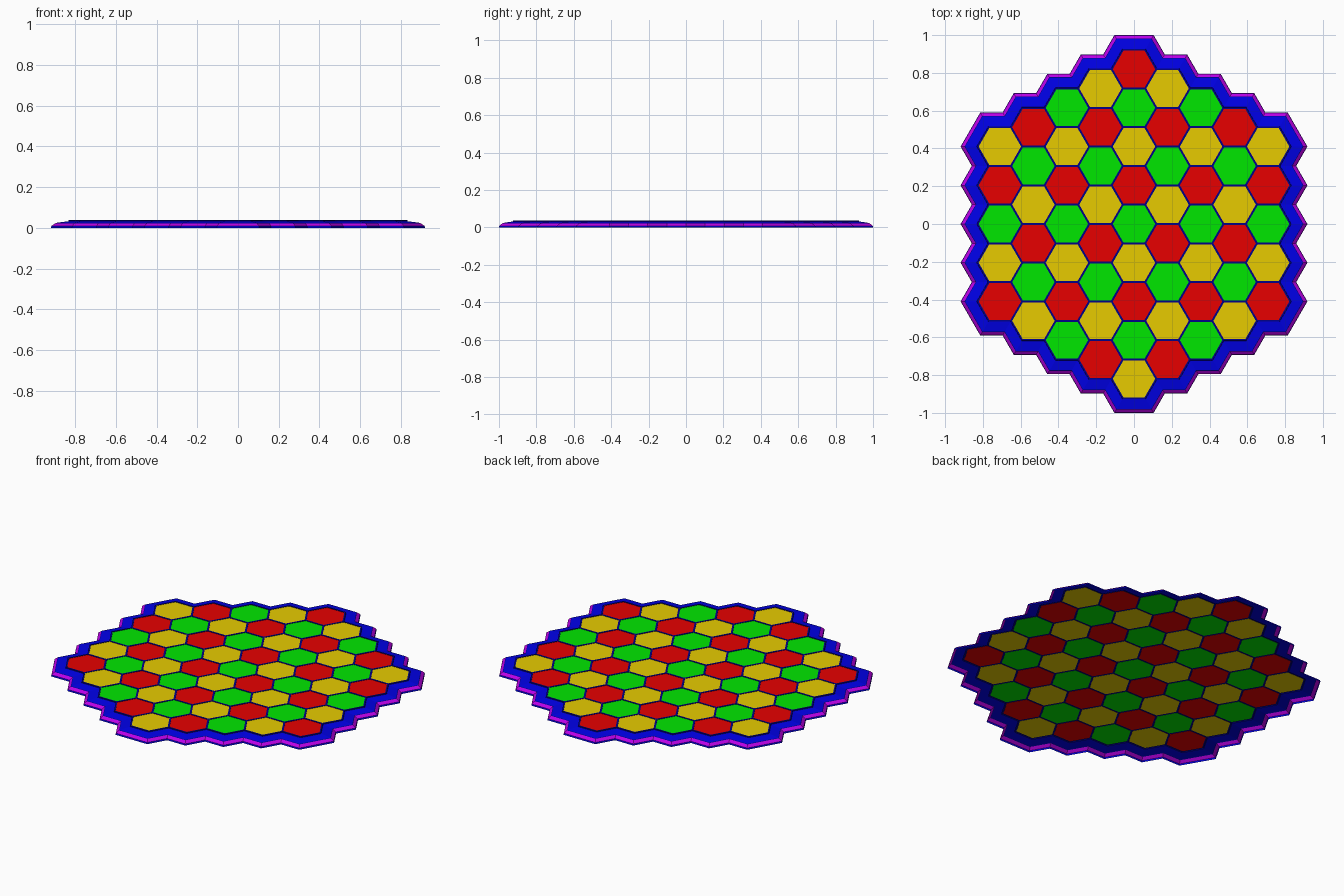
import bpy
import bmesh
from math import sin, cos, radians, sqrt
from mathutils import Vector

cube = bpy.data.objects.get("Cube")
if cube:
    bpy.data.objects.remove(cube, do_unlink=True)

PITCH = 0.205            # distance between neighbouring cells
R = PITCH / sqrt(3)      # corner radius of one cell
RINGS = 4                # rings of cells around the middle one
EDGE = 1 - (RINGS + 0.5) * PITCH   # rim width
TOP = 0.037


def material(name, colour):
    m = bpy.data.materials.new(name)
    m.use_nodes = True
    m.diffuse_color = (*colour, 1)
    m.node_tree.nodes["Principled BSDF"].inputs["Base Color"].default_value = (*colour, 1)
    return m


red = material("red", (0.8, 0, 0))
green = material("green", (0, 0.8, 0))
yellow = material("yellow", (0.8, 0.6, 0))
blue = material("blue", (0, 0, 0.8))
purple = material("purple", (0.5, 0, 0.8))
navy = material("navy", (0, 0, 0.25))


def finish(name, bm, mats):
    me = bpy.data.meshes.new(name)
    bm.to_mesh(me)
    bm.free()
    for m in mats:
        me.materials.append(m)
    ob = bpy.data.objects.new(name, me)
    bpy.context.collection.objects.link(ob)
    return ob


def hexagon(bm, x, y, z, r):
    return [bm.verts.new((x + r * cos(radians(60 * k)), y + r * sin(radians(60 * k)), z))
            for k in range(6)]


def bridge(bm, a, b, index=0):
    n = len(a)
    for k in range(n):
        f = bm.faces.new((a[k], a[(k + 1) % n], b[(k + 1) % n], b[k]))
        f.material_index = index


# Cells of three colours, and the raised lattice between them
tiles, lattice = bmesh.new(), bmesh.new()
inner = R - 0.006
for col in range(-RINGS, RINGS + 1):
    count = 2 * RINGS + 1 - abs(col)
    for k in range(count):
        x, y = col * 1.5 * R, ((count - 1) / 2 - k) * PITCH
        face = tiles.faces.new(hexagon(tiles, x, y, TOP - 0.002, inner))
        face.material_index = (k - abs(col)) % 3
        outer_loop = hexagon(lattice, x, y, TOP, R)
        inner_loop = hexagon(lattice, x, y, TOP, inner)
        low_loop = hexagon(lattice, x, y, TOP - 0.002, inner)
        bridge(lattice, outer_loop, inner_loop)
        bridge(lattice, inner_loop, low_loop)
bmesh.ops.remove_doubles(lattice, verts=lattice.verts, dist=0.0005)
finish("cells", tiles, [red, green, yellow])
finish("cell_lattice", lattice, [navy])


# Zigzag outline of the whole field, walked edge by edge and pushed outward
def outline(offset):
    points = []
    p, heading = Vector((R / 2, (RINGS + 0.5) * PITCH)), 180
    for side in range(6):
        for i in range(2 * RINGS + 1):
            p = p + R * Vector((cos(radians(heading)), sin(radians(heading))))
            turned = heading + (60 if i % 2 == 0 else -60)
            normals = [Vector((sin(radians(h)), -cos(radians(h)))) for h in (heading, turned)]
            points.append(p + (normals[0] + normals[1]) * offset / 1.5)
            heading = turned
    return points


# Stepped rim: offset, height, and material of the band below each loop
profile = [(EDGE, 0, 0), (EDGE - 0.002, 0.009, 0), (EDGE - 0.018, 0.022, 1),
           (EDGE - 0.021, 0.024, 2), (0.004, 0.032, 0), (0.003, TOP, 2), (0, TOP, 2)]
rim = bmesh.new()
previous = None
for offset, z, index in profile:
    loop = [rim.verts.new((q.x, q.y, z)) for q in outline(offset)]
    if previous:
        bridge(rim, previous, loop, index)
    previous = loop
finish("rim", rim, [blue, purple, navy])
